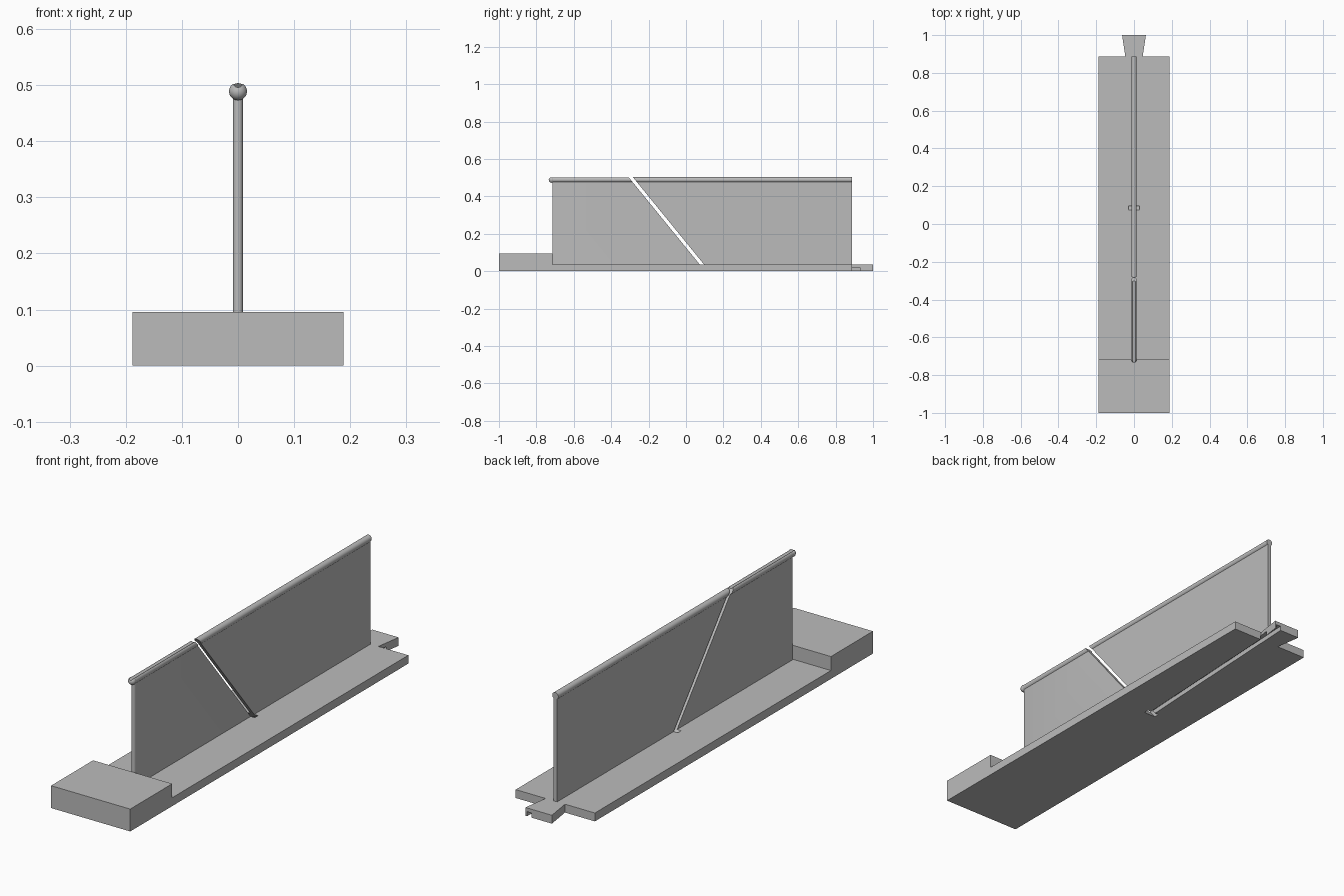
import bpy, bmesh, math
from mathutils import Matrix

if "Cube" in bpy.data.objects:
    bpy.data.objects.remove(bpy.data.objects["Cube"])

grey = bpy.data.materials.new("plain grey")
grey.diffuse_color = (0.5, 0.5, 0.5, 1)
grey.use_nodes = True
grey.node_tree.nodes["Principled BSDF"].inputs["Base Color"].default_value = grey.diffuse_color


def finish(name, bm):
    bmesh.ops.recalc_face_normals(bm, faces=bm.faces)
    me = bpy.data.meshes.new(name)
    bm.to_mesh(me)
    bm.free()
    me.materials.append(grey)
    ob = bpy.data.objects.new(name, me)
    bpy.context.collection.objects.link(ob)
    return ob


def prism(name, outline, vec):
    """Extrude a closed outline of 3D points along vec."""
    bm = bmesh.new()
    face = bm.faces.new([bm.verts.new(p) for p in outline])
    new = bmesh.ops.extrude_face_region(bm, geom=[face])["geom"]
    bmesh.ops.translate(bm, vec=vec, verts=[g for g in new if isinstance(g, bmesh.types.BMVert)])
    return finish(name, bm)


def rod_y(name, r, y0, y1, z, sides=32):
    """Round bar lying along y."""
    bm = bmesh.new()
    m = Matrix.Translation((0, (y0 + y1) / 2, z)) @ Matrix.Rotation(math.pi / 2, 4, 'X')
    bmesh.ops.create_cone(bm, cap_ends=True, segments=sides, radius1=r, radius2=r,
                          depth=y1 - y0, matrix=m)
    return finish(name, bm)


def cut(ob, *cutters):
    bpy.context.view_layer.objects.active = ob
    for c in cutters:
        m = ob.modifiers.new("cut", 'BOOLEAN')
        m.operation, m.solver, m.object = 'DIFFERENCE', 'EXACT', c
        bpy.ops.object.modifier_apply(modifier=m.name)


T, AXIS = 0.036, 0.489          # plate thickness, height of the top rod
W, BACK, STEP = 0.188, 0.887, -0.715

# Base plate with a flared joining tab at the back
half = [(W, -1), (W, BACK), (0.046, BACK), (0.063, 1)]
plan = half + [(-x, y) for x, y in reversed(half)]
base = prism("base_plate", [(x, y, 0) for x, y in plan], (0, 0, T))

# Raised block at the front
block = prism("front_block", [(-W, -1, T), (W, -1, T), (W, STEP, T), (-W, STEP, T)],
              (0, 0, 0.096 - T))

# Upright fin with a rounded front edge
h = 0.009
nose = [(h * math.cos(a), STEP + h - h * math.sin(a), T)
        for a in [math.pi * i / 8 for i in range(9)]]
fin = prism("upright_fin", [(h, BACK, T)] + nose + [(-h, BACK, T)], (0, 0, AXIS - T))

# Top rod with a ball at its front end
rod = rod_y("top_rod", 0.0145, STEP, BACK, AXIS)
bm = bmesh.new()
bmesh.ops.create_uvsphere(bm, u_segments=32, v_segments=16, radius=0.016,
                          matrix=Matrix.Translation((0, STEP - 0.003, AXIS)))
ball = finish("rod_end_ball", bm)

# Cutters: slanted slot, string groove on the rod, angled groove under the base


def slot_y(z):
    return 0.085 - 0.815 * (z - T)


lo, hi, s = -0.02, 0.53, 0.0115
slot = prism("slot_cutter", [(-0.028, slot_y(lo) - s, lo), (-0.028, slot_y(lo) + s, lo),
                             (-0.028, slot_y(hi) + s, hi), (-0.028, slot_y(hi) - s, hi)],
             (0.056, 0, 0))
string = rod_y("string_cutter", 0.009, -0.78, -0.295, 0.505, 24)


def groove_x(y):
    return 0.05 * (y - 0.1)


g = 0.011
groove = prism("groove_cutter", [(groove_x(0.112) - g, 0.112, -0.02), (groove_x(0.112) + g, 0.112, -0.02),
                                 (groove_x(1.05) + g, 1.05, -0.02), (groove_x(1.05) - g, 1.05, -0.02)],
               (0, 0, 0.04))

cut(base, slot, groove)
cut(fin, slot)
cut(rod, string, slot)
cut(ball, string)
for c in (slot, string, groove):
    bpy.data.objects.remove(c, do_unlink=True)

# Smooth the round parts, keep hard edges
for ob in (fin, rod, ball):
    bpy.ops.object.select_all(action='DESELECT')
    ob.select_set(True)
    bpy.context.view_layer.objects.active = ob
    bpy.ops.object.shade_smooth_by_angle(angle=math.radians(30))
